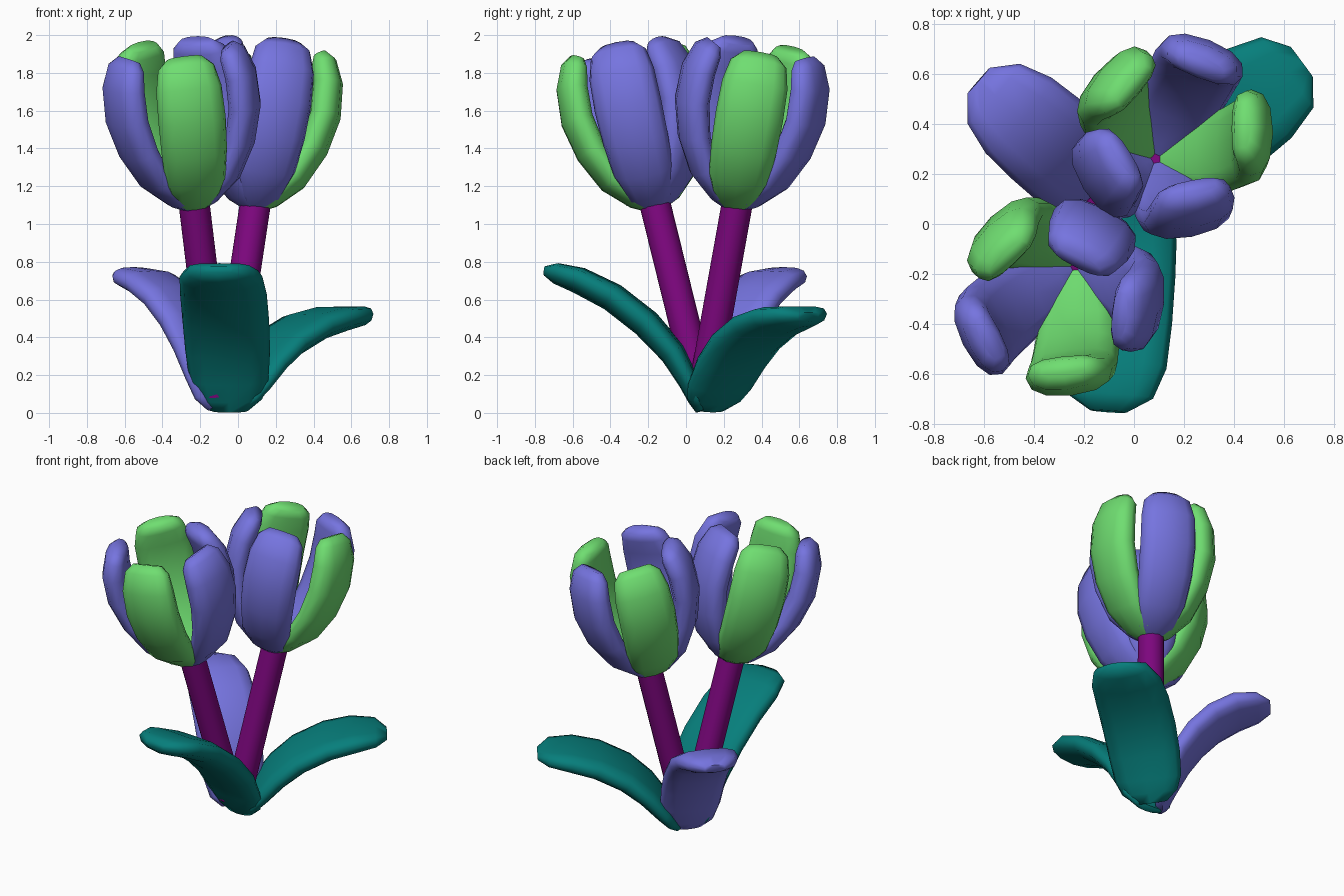
import bpy, bmesh, math
from mathutils import Vector

cube = bpy.data.objects.get("Cube")
if cube:
    bpy.data.objects.remove(cube)


def make_material(name, color):
    mat = bpy.data.materials.new(name)
    mat.use_nodes = True
    mat.diffuse_color = (*color, 1)
    mat.node_tree.nodes["Principled BSDF"].inputs["Base Color"].default_value = (*color, 1)
    return mat


BLUE = make_material("violet blue", (0.18, 0.175, 0.74))
GREEN = make_material("light green", (0.16, 0.73, 0.165))
PURPLE = make_material("stem purple", (0.21, 0.002, 0.215))
TEAL = make_material("leaf teal", (0.002, 0.21, 0.2))
SIDES = 12


def finish(name, bm, mat, angle):
    bmesh.ops.recalc_face_normals(bm, faces=bm.faces)
    mesh = bpy.data.meshes.new(name)
    bm.to_mesh(mesh)
    bm.free()
    mesh.materials.append(mat)
    obj = bpy.data.objects.new(name, mesh)
    bpy.context.collection.objects.link(obj)
    bpy.ops.object.select_all(action='DESELECT')
    obj.select_set(True)
    bpy.context.view_layer.objects.active = obj
    bpy.ops.object.shade_smooth_by_angle(angle=math.radians(angle))


def signed_power(x, p):
    return math.copysign(abs(x) ** p, x)


def blade(name, mat, base, axis, angle, path, widths, thicks, cup):
    """Cushioned blade swept along a path of (outward, along axis) points."""
    tilt = Vector((0, 0, 1)).rotation_difference(Vector(axis).normalized())
    a = math.radians(angle)
    out = tilt @ Vector((math.cos(a), math.sin(a), 0))
    side = tilt @ Vector((-math.sin(a), math.cos(a), 0))
    up = tilt @ Vector((0, 0, 1))
    bm = bmesh.new()
    rings = []
    for i, (r, h) in enumerate(path):
        before, after = path[max(i - 1, 0)], path[min(i + 1, len(path) - 1)]
        t = Vector((after[0] - before[0], after[1] - before[1])).normalized()
        inward = up * t.x - out * t.y
        center = Vector(base) + out * r + up * h
        ring = []
        for k in range(SIDES):
            b = math.tau * k / SIDES
            u = signed_power(math.cos(b), 0.8)
            v = signed_power(math.sin(b), 0.8)
            lift = v * thicks[i] / 2 + cup * (u * u - 0.4) * widths[i]
            ring.append(bm.verts.new(center + side * (u * widths[i] / 2) + inward * lift))
        rings.append(ring)
    for lower, upper in zip(rings, rings[1:]):
        for k in range(SIDES):
            n = (k + 1) % SIDES
            bm.faces.new((lower[k], lower[n], upper[n], upper[k]))
    bm.faces.new(rings[0])
    bm.faces.new(rings[-1])
    finish(name, bm, mat, 70)


def stem(name, bottom, top, radius=0.082):
    bottom, top = Vector(bottom), Vector(top)
    d = top - bottom
    bm = bmesh.new()
    bmesh.ops.create_cone(bm, cap_ends=True, segments=12, radius1=radius,
                          radius2=radius, depth=d.length)
    turn = Vector((0, 0, 1)).rotation_difference(d.normalized())
    for v in bm.verts:
        v.co = turn @ v.co + (bottom + top) / 2
    finish(name, bm, PURPLE, 40)


# Stems
stem("front_stem", (-0.11, 0.084, 0.1), (-0.235, -0.17, 1.13))
stem("back_stem", (-0.06, 0.09, 0.1), (0.095, 0.275, 1.13))

# Flower heads: petals as (angle, outward push at the tip, material)
PETAL = [(0.02, 0.025), (0.09, 0.08), (0.2, 0.2), (0.28, 0.37),
         (0.322, 0.55), (0.317, 0.72), (0.285, 0.83), (0.26, 0.872)]
PETAL_W = [0.12, 0.24, 0.32, 0.35, 0.36, 0.35, 0.3, 0.2]
PETAL_T = [0.06, 0.1, 0.135, 0.155, 0.165, 0.16, 0.135, 0.075]
HEADS = [
    ("front", (-0.23, -0.16, 1.07), (-0.1, -0.2, 1),
     [(63, -0.06, BLUE), (134, 0.01, GREEN), (206, 0.04, BLUE),
      (277, -0.01, GREEN), (353, 0, BLUE)]),
    ("back", (0.08, 0.25, 1.07), (0.12, 0.175, 1),
     [(69, -0.01, BLUE), (140, -0.025, GREEN), (211, 0, BLUE),
      (282, 0, BLUE), (359, -0.01, GREEN)]),
]
for label, base, axis, petals in HEADS:
    for i, (angle, push, mat) in enumerate(petals):
        path = [(r + push * h, h) for r, h in PETAL]
        blade(f"{label}_petal_{i + 1}", mat, base, axis, angle,
              path, PETAL_W, PETAL_T, 0.025)

# Leaves: material, base, heading, width factor, cupping, path
LEAF_W = [0.2, 0.35, 0.42, 0.45, 0.46, 0.46, 0.44, 0.35, 0.15]
LEAF_T = [0.05, 0.085, 0.11, 0.135, 0.15, 0.15, 0.14, 0.11, 0.05]
LEAVES = [
    ("front_leaf", TEAL, (-0.045, 0.08, 0), 266, 1, 0.045,
     [(0, 0.01), (0.02, 0.07), (0.06, 0.17), (0.145, 0.32), (0.29, 0.48),
      (0.47, 0.62), (0.65, 0.71), (0.77, 0.745), (0.83, 0.755)]),
    ("back_leaf", TEAL, (-0.03, 0.13, 0), 36.5, 1, 0.045,
     [(0, 0.02), (0.04, 0.07), (0.09, 0.14), (0.19, 0.26), (0.32, 0.37),
      (0.5, 0.46), (0.66, 0.5), (0.8, 0.515), (0.87, 0.51)]),
    ("back_blue_leaf", BLUE, (-0.1, 0.12, 0), 139, 0.91, 0.015,
     [(0, 0.02), (0.025, 0.08), (0.06, 0.19), (0.13, 0.35), (0.22, 0.49),
      (0.34, 0.61), (0.48, 0.69), (0.61, 0.72), (0.69, 0.725)]),
]
for name, mat, base, angle, factor, cup, path in LEAVES:
    blade(name, mat, base, (0, 0, 1), angle, path,
          [w * factor for w in LEAF_W], LEAF_T, cup)
